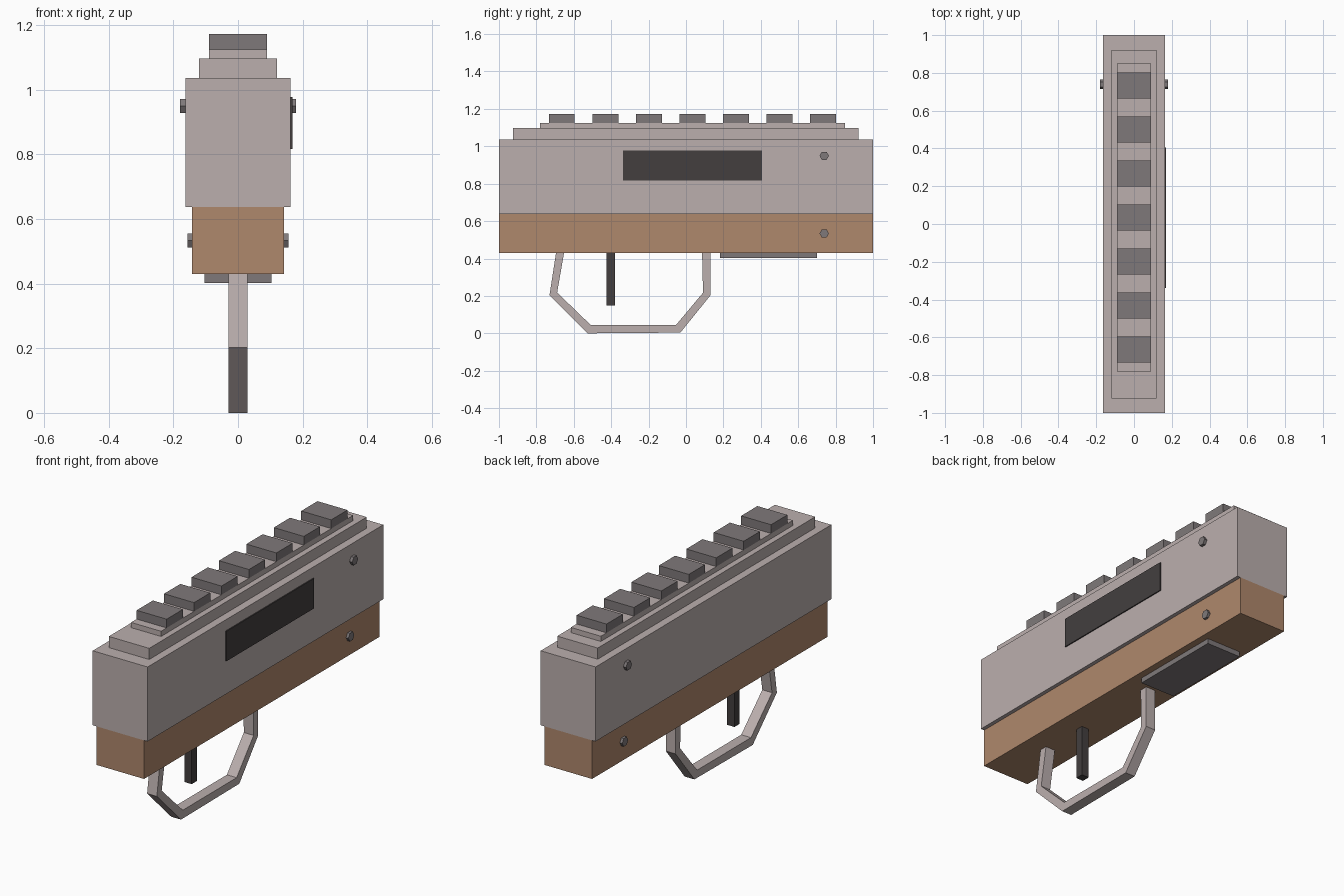
import bpy, bmesh, math
from mathutils import Matrix

if "Cube" in bpy.data.objects:
    bpy.data.objects.remove(bpy.data.objects["Cube"])


def material(name, rgb):
    m = bpy.data.materials.new(name)
    lin = [(c / 255 / 12.92) if c < 11 else ((c / 255 + 0.055) / 1.055) ** 2.4 for c in rgb]
    m.diffuse_color = (*lin, 1)
    m.use_nodes = True
    m.node_tree.nodes["Principled BSDF"].inputs["Base Color"].default_value = m.diffuse_color
    return m


PALE = material("pale_grey", (187, 175, 174))
WOOD = material("wood_brown", (175, 136, 108))
STEEL = material("mid_grey", (127, 121, 122))
DARK = material("dark_grey", (67, 63, 63))


def finish(name, bm, mat):
    bmesh.ops.recalc_face_normals(bm, faces=bm.faces)
    me = bpy.data.meshes.new(name)
    bm.to_mesh(me)
    bm.free()
    me.materials.append(mat)
    ob = bpy.data.objects.new(name, me)
    bpy.context.collection.objects.link(ob)
    return ob


def box(name, mat, x, y, z):
    """Box from (min, max) ranges on each axis."""
    bm = bmesh.new()
    bmesh.ops.create_cube(bm, size=1)
    for v in bm.verts:
        v.co = [(r[0] + r[1]) / 2 + c * (r[1] - r[0]) for c, r in zip(v.co, (x, y, z))]
    return finish(name, bm, mat)


def pin(name, half_length, y, z):
    """Six-sided pin running across the body."""
    bm = bmesh.new()
    bmesh.ops.create_cone(bm, cap_ends=True, segments=6, radius1=0.025, radius2=0.025,
                          depth=2 * half_length)
    # axis onto x, with corners pointing along y
    bmesh.ops.transform(bm, matrix=Matrix.Rotation(math.pi / 2, 4, 'Y'), verts=bm.verts)
    if max(v.co.y for v in bm.verts) < 0.024:
        bmesh.ops.transform(bm, matrix=Matrix.Rotation(math.pi / 6, 4, 'X'), verts=bm.verts)
    bmesh.ops.translate(bm, vec=(0, y, z), verts=bm.verts)
    return finish(name, bm, STEEL)


# Main body, lower wooden block and stepped top
box("body", PALE, (-0.163, 0.163), (-1, 1), (0.637, 1.037))
box("lower_block", WOOD, (-0.142, 0.142), (-1, 1), (0.43, 0.637))
box("top_step", PALE, (-0.12, 0.12), (-0.925, 0.921), (1.037, 1.097))
box("top_rail", PALE, (-0.089, 0.089), (-0.78, 0.85), (1.097, 1.125))

# Row of blocks along the rail
for i in range(7):
    c = -0.664 + i * 0.2328
    box(f"rail_block_{i + 1}", STEEL, (-0.089, 0.089), (c - 0.069, c + 0.069), (1.125, 1.172))

# Dark panel on the right side only
box("side_panel", DARK, (0.163, 0.169), (-0.338, 0.405), (0.817, 0.978))

# Cross pins
pin("upper_pin", 0.179, 0.739, 0.949)
pin("lower_pin", 0.156, 0.739, 0.534)

# Plate under the block and the trigger
box("bottom_plate", STEEL, (-0.104, 0.104), (0.182, 0.70), (0.402, 0.43))
box("trigger", DARK, (-0.022, 0.022), (-0.424, -0.38), (0.15, 0.43))

# Trigger guard: a bent flat strip, outer and inner outlines in (y, z)
outer = [(-0.695, 0.43), (-0.73, 0.203), (-0.525, 0.0), (-0.03, 0.004), (0.13, 0.202), (0.13, 0.43)]
inner = [(-0.652, 0.43), (-0.689, 0.218), (-0.51, 0.045), (-0.053, 0.045), (0.091, 0.217), (0.086, 0.43)]
bm = bmesh.new()
rings = []
for o, n in zip(outer, inner):
    rings.append([bm.verts.new((x, *p)) for x, p in ((-0.029, o), (0.029, o), (0.029, n), (-0.029, n))])
for a, b in zip(rings, rings[1:]):
    for k in range(4):
        j = (k + 1) % 4
        bm.faces.new((a[k], a[j], b[j], b[k]))
bm.faces.new(rings[0])
bm.faces.new(rings[-1])
finish("trigger_guard", bm, PALE)
